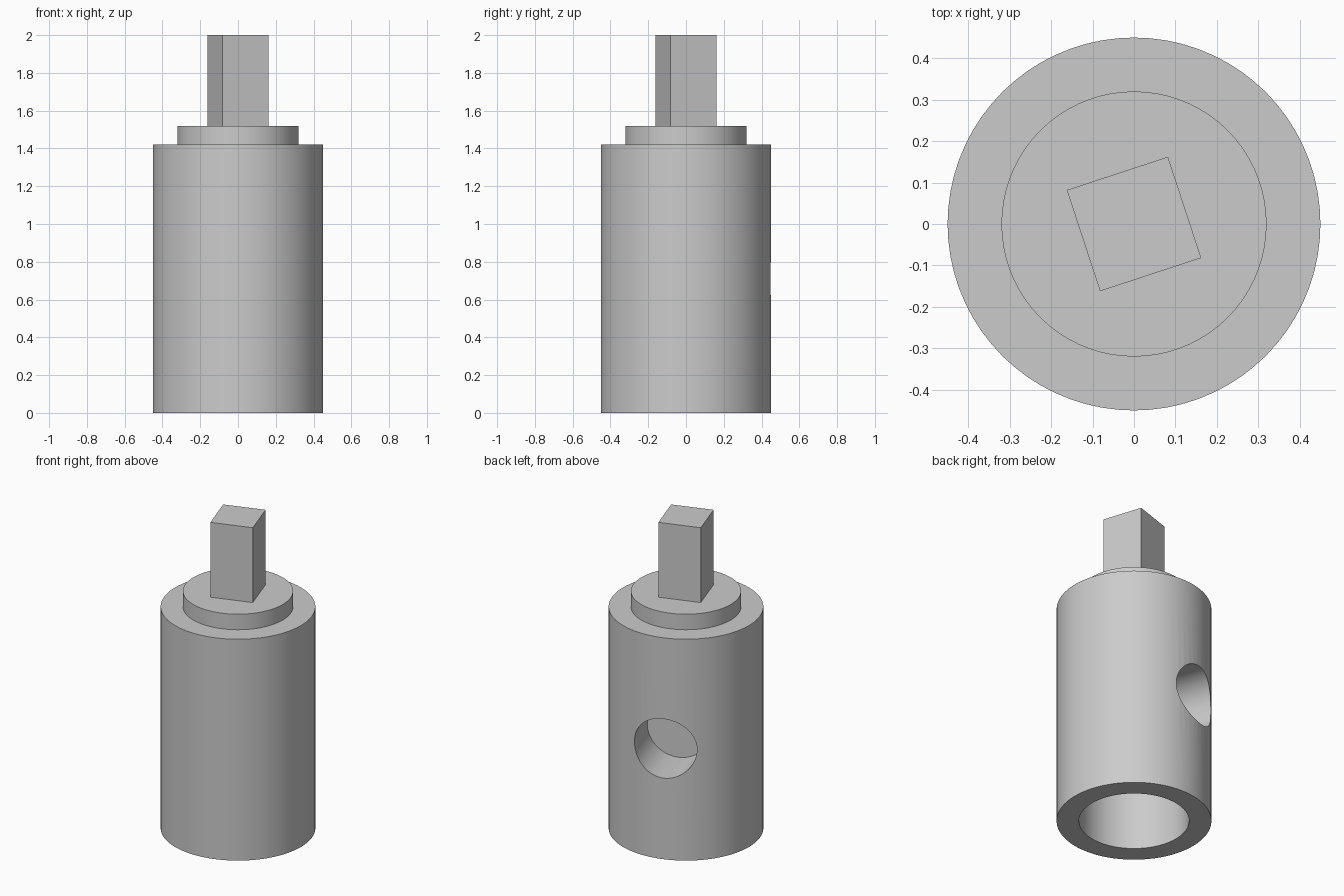
import bpy
import math
from mathutils import Matrix, Vector

cube = bpy.data.objects.get("Cube")
if cube:
    bpy.data.objects.remove(cube, do_unlink=True)

TURN = math.radians(18.2)      # the square drive and the side hole share this turn
BODY_R, BODY_TOP = 0.45, 1.42
COLLAR_R, COLLAR_TOP = 0.32, 1.52
BORE_DEPTH = 0.4

steel = bpy.data.materials.new("plain_grey")
steel.use_nodes = True
grey = (0.6, 0.6, 0.6, 1)
steel.diffuse_color = grey
steel.node_tree.nodes["Principled BSDF"].inputs["Base Color"].default_value = grey


def cylinder(name, radius, bottom, top):
    bpy.ops.mesh.primitive_cylinder_add(
        vertices=72, radius=radius, depth=top - bottom,
        location=(0, 0, (top + bottom) / 2))
    obj = bpy.context.object
    obj.name = name
    obj.data.materials.append(steel)
    return obj


def cut(target, cutter):
    mod = target.modifiers.new(cutter.name, 'BOOLEAN')
    mod.operation = 'DIFFERENCE'
    mod.solver = 'EXACT'
    mod.object = cutter
    bpy.context.view_layer.objects.active = target
    bpy.ops.object.modifier_apply(modifier=mod.name)
    bpy.data.objects.remove(cutter, do_unlink=True)


def smooth(obj):
    bpy.ops.object.select_all(action='DESELECT')
    obj.select_set(True)
    bpy.context.view_layer.objects.active = obj
    bpy.ops.object.shade_smooth_by_angle(angle=math.radians(30))


# Main barrel with a round socket in its underside
body = cylinder("body", BODY_R, 0, BODY_TOP)
cut(body, cylinder("socket_cutter", COLLAR_R, -0.1, BORE_DEPTH))

# Blind side hole with a flat floor, square to one face of the drive
side = cylinder("side_hole_cutter", 0.19, 0.15, 0.6)
outward = Matrix.Rotation(TURN, 4, 'Z') @ Vector((0, 1, 0))
side.rotation_euler = outward.to_track_quat('Z', 'Y').to_euler()
side.location = outward * 0.375 + Vector((0, 0, BODY_TOP / 2))
bpy.context.view_layer.update()
cut(body, side)
smooth(body)

# Raised collar on top of the barrel
smooth(cylinder("collar", COLLAR_R, BODY_TOP, COLLAR_TOP))

# Square drive
bpy.ops.mesh.primitive_cube_add(size=1, location=(0, 0, (COLLAR_TOP + 2) / 2),
                                rotation=(0, 0, TURN))
drive = bpy.context.object
drive.name = "square_drive"
drive.scale = (0.257, 0.257, 2 - COLLAR_TOP)
drive.data.materials.append(steel)
